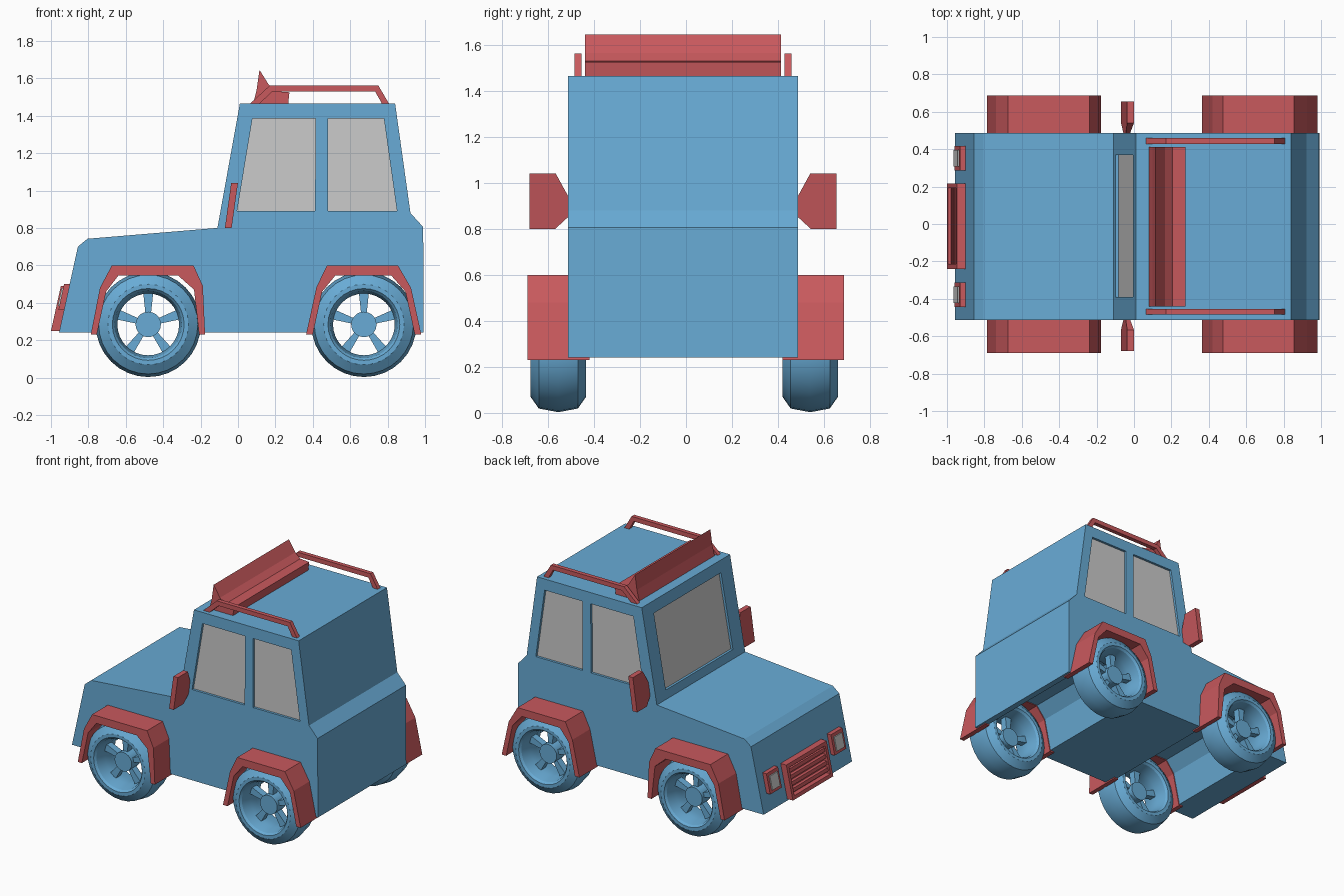
import bpy, bmesh, math
from mathutils import Matrix

if "Cube" in bpy.data.objects:
    bpy.data.objects.remove(bpy.data.objects["Cube"])


def material(name, rgb):
    m = bpy.data.materials.new(name)
    m.diffuse_color = (*rgb, 1)
    m.use_nodes = True
    m.node_tree.nodes["Principled BSDF"].inputs["Base Color"].default_value = m.diffuse_color
    return m


BLUE = material("blue_paint", (0.14, 0.41, 0.67))
RED = material("red_trim", (0.58, 0.10, 0.11))
Y0, Y1 = -0.513, 0.487          # body sides
YC = (Y0 + Y1) / 2


def side_map(a, b, t):          # profile in x-z, swept along y
    return (a, t, b)


def prism(bm, pts, lo, hi, place=side_map):
    ends = [[bm.verts.new(place(a, b, t)) for a, b in pts] for t in (lo, hi)]
    n = len(pts)
    faces = [bm.faces.new(ends[0]), bm.faces.new(ends[1])]
    for i in range(n):
        j = (i + 1) % n
        faces.append(bm.faces.new((ends[0][i], ends[0][j], ends[1][j], ends[1][i])))
    bmesh.ops.recalc_face_normals(bm, faces=faces)


def strip(bm, outer, inner, lo, hi):
    """Open band between two profiles with the same number of points."""
    prism(bm, outer + inner[::-1], lo, hi)


def finish(name, bm, mat=None, smooth=False):
    bmesh.ops.recalc_face_normals(bm, faces=bm.faces)
    me = bpy.data.meshes.new(name)
    bm.to_mesh(me)
    bm.free()
    ob = bpy.data.objects.new(name, me)
    bpy.context.collection.objects.link(ob)
    if mat:
        me.materials.append(mat)
    if smooth:
        bpy.ops.object.select_all(action='DESELECT')
        ob.select_set(True)
        bpy.context.view_layer.objects.active = ob
        bpy.ops.object.shade_smooth_by_angle(angle=math.radians(25))
    return ob


# Profiles
body_pts = [(-0.957, 0.24), (-0.856, 0.70), (-0.805, 0.742), (-0.11, 0.80), (0.01, 1.465),
            (0.84, 1.465), (0.922, 0.88), (0.99, 0.805), (0.993, 0.24)]
side_windows = [[(-0.005, 0.89), (0.077, 1.385), (0.415, 1.385), (0.412, 0.89)],
                [(0.48, 0.89), (0.48, 1.385), (0.78, 1.385), (0.85, 0.89)]]
front_outer = [(-0.787, 0.23), (-0.738, 0.48), (-0.674, 0.60), (-0.238, 0.60), (-0.188, 0.49), (-0.176, 0.23)]
front_inner = [(-0.755, 0.23), (-0.705, 0.46), (-0.64, 0.545), (-0.32, 0.545), (-0.235, 0.47), (-0.208, 0.23)]
rear_outer = [(0.364, 0.23), (0.42, 0.485), (0.476, 0.60), (0.855, 0.60), (0.925, 0.48), (0.98, 0.23)]
rear_inner = [(0.40, 0.23), (0.45, 0.46), (0.52, 0.545), (0.82, 0.545), (0.895, 0.46), (0.945, 0.23)]


def screen(z, offset):          # x on the sloping windscreen plane
    return -0.11 + (z - 0.80) * 0.12 / 0.665 + offset


def screen_slab(d0, d1):
    return [(screen(0.86, d0), 0.86), (screen(1.385, d0), 1.385),
            (screen(1.385, d1), 1.385), (screen(0.86, d1), 0.86)]


# Body with wheel arches and window recesses cut out
bm = bmesh.new()
prism(bm, body_pts, Y0, Y1)
body = finish("body", bm, BLUE)

DEPTH = 0.025
bm = bmesh.new()
for inner in (front_inner, rear_inner):
    (xa, _), (xb, _) = inner[0], inner[-1]
    xm = (xa + xb) / 2
    arch = [(xm + (x - xm) * 1.02, z + 0.005) for x, z in inner]
    prism(bm, [(arch[0][0] - 0.01, 0.1)] + arch + [(arch[-1][0] + 0.01, 0.1)], -0.8, 0.8)
for w in side_windows:
    prism(bm, w, -0.7, Y0 + DEPTH)
    prism(bm, w, Y1 - DEPTH, 0.7)
prism(bm, screen_slab(-0.1, DEPTH), -0.39, 0.37)
cutter = finish("body_cutter", bm)
cutter.hide_render = True
mod = body.modifiers.new("openings", 'BOOLEAN')
mod.object = cutter
mod.operation = 'DIFFERENCE'
mod.solver = 'EXACT'
bpy.context.view_layer.objects.active = body
bpy.ops.object.modifier_apply(modifier=mod.name)
bpy.data.objects.remove(cutter)

# Glass
bm = bmesh.new()
for w in side_windows:
    prism(bm, w, Y0 + DEPTH - 0.008, Y0 + DEPTH + 0.004)
    prism(bm, w, Y1 - DEPTH - 0.004, Y1 - DEPTH + 0.008)
prism(bm, screen_slab(DEPTH - 0.008, DEPTH + 0.004), -0.39, 0.37)
finish("windows", bm)

# Fenders
for name, outer, inner in (("front", front_outer, front_inner), ("rear", rear_outer, rear_inner)):
    bm = bmesh.new()
    strip(bm, outer, inner, -0.69, -0.42)
    strip(bm, outer, inner, 0.42, 0.687)
    finish(name + "_fenders", bm, RED)

# Wheels
tyre = [(-0.105, 0.18), (-0.12, 0.192), (-0.12, 0.215), (-0.085, 0.265), (0, 0.281), (0.085, 0.265),
        (0.12, 0.215), (0.12, 0.192), (0.105, 0.18), (0.03, 0.165), (-0.03, 0.165)]


def wheel(name, x, y, out):
    bm = bmesh.new()
    n = 32
    rings = []
    for i in range(n):
        a = 2 * math.pi * i / n
        rings.append([bm.verts.new((r * math.cos(a), t, r * math.sin(a))) for t, r in tyre])
    for i in range(n):
        p, q = rings[i], rings[(i + 1) % n]
        for j in range(len(tyre)):
            k = (j + 1) % len(tyre)
            bm.faces.new((p[j], p[k], q[k], q[j]))
    # hub and five spokes
    hub = [(0.068 * math.cos(math.tau * i / 20), 0.068 * math.sin(math.tau * i / 20)) for i in range(20)]
    prism(bm, hub, out * 0.01 - 0.05, out * 0.01 + 0.05)
    for s in range(5):
        a = math.radians(90 + 72 * s)
        c, d = math.cos(a), math.sin(a)
        pts = [(r * c - w * d, r * d + w * c) for r, w in
               ((0.05, -0.014), (0.172, -0.027), (0.172, 0.027), (0.05, 0.014))]
        prism(bm, pts, out * 0.01 - 0.025, out * 0.01 + 0.025)
    bmesh.ops.transform(bm, matrix=Matrix.Translation((x, y, 0.284)), verts=bm.verts)
    finish(name, bm, BLUE, smooth=True)


for end, x in (("front", -0.48), ("rear", 0.673)):
    wheel(end + "_wheel_right", x, -0.555, -1)
    wheel(end + "_wheel_left", x, 0.54, 1)

# Roof rails
rail_out = [(0.06, 1.46), (0.17, 1.562), (0.75, 1.562), (0.81, 1.46)]
rail_in = [(0.11, 1.46), (0.185, 1.53), (0.733, 1.53), (0.772, 1.46)]
bm = bmesh.new()
for y in (YC - 0.457, YC + 0.457):
    strip(bm, rail_out, rail_in, y - 0.015, y + 0.015)
finish("roof_rails", bm, RED)

# Roof wind deflector
bm = bmesh.new()
prism(bm, [(0.08, 1.46), (0.10, 1.54), (0.115, 1.645), (0.165, 1.565), (0.205, 1.53),
           (0.275, 1.525), (0.268, 1.46)], -0.44, 0.413)
finish("roof_deflector", bm, RED)

# Door mirrors
mirror_pts = [(0.49, 0.86), (0.49, 0.925), (0.553, 1.04), (0.667, 1.04), (0.667, 0.80), (0.555, 0.80)]
bm = bmesh.new()
for s in (-1, 1):
    prism(bm, mirror_pts, -0.018, 0.018,
          lambda a, b, t: (-0.052 + (b - 0.80) * 0.14 + t * (1 if a > 0.5 else 0.6), YC + s * a, b))
finish("door_mirrors", bm, RED)


# Grille and headlights follow the sloping nose
def nose_slab(bm, y0, y1, z0, z1, front, back=-0.015):
    def x(z):
        return -0.957 + (z - 0.24) * 0.22
    prism(bm, [(x(z0) - front, z0), (x(z1) - front, z1),
               (x(z1) - back, z1), (x(z0) - back, z0)], y0, y1)


def nose_frame(bm, y0, y1, z0, z1, t, front):
    nose_slab(bm, y0, y0 + t, z0, z1, front)
    nose_slab(bm, y1 - t, y1, z0, z1, front)
    nose_slab(bm, y0 + t, y1 - t, z0, z0 + t, front)
    nose_slab(bm, y0 + t, y1 - t, z1 - t, z1, front)


bm = bmesh.new()
nose_frame(bm, -0.24, 0.217, 0.25, 0.49, 0.025, 0.045)
nose_slab(bm, -0.22, 0.20, 0.27, 0.47, 0.012)
for i in range(4):
    z = 0.292 + i * 0.044
    nose_slab(bm, -0.217, 0.195, z, z + 0.024, 0.034)
finish("grille", bm, RED)

frames, lenses = bmesh.new(), bmesh.new()
for y in (YC - 0.365, YC + 0.365):
    nose_frame(frames, y - 0.066, y + 0.066, 0.36, 0.50, 0.022, 0.03)
    nose_slab(lenses, y - 0.044, y + 0.044, 0.382, 0.478, 0.038)
finish("headlight_frames", frames, RED)
finish("headlight_lenses", lenses)
